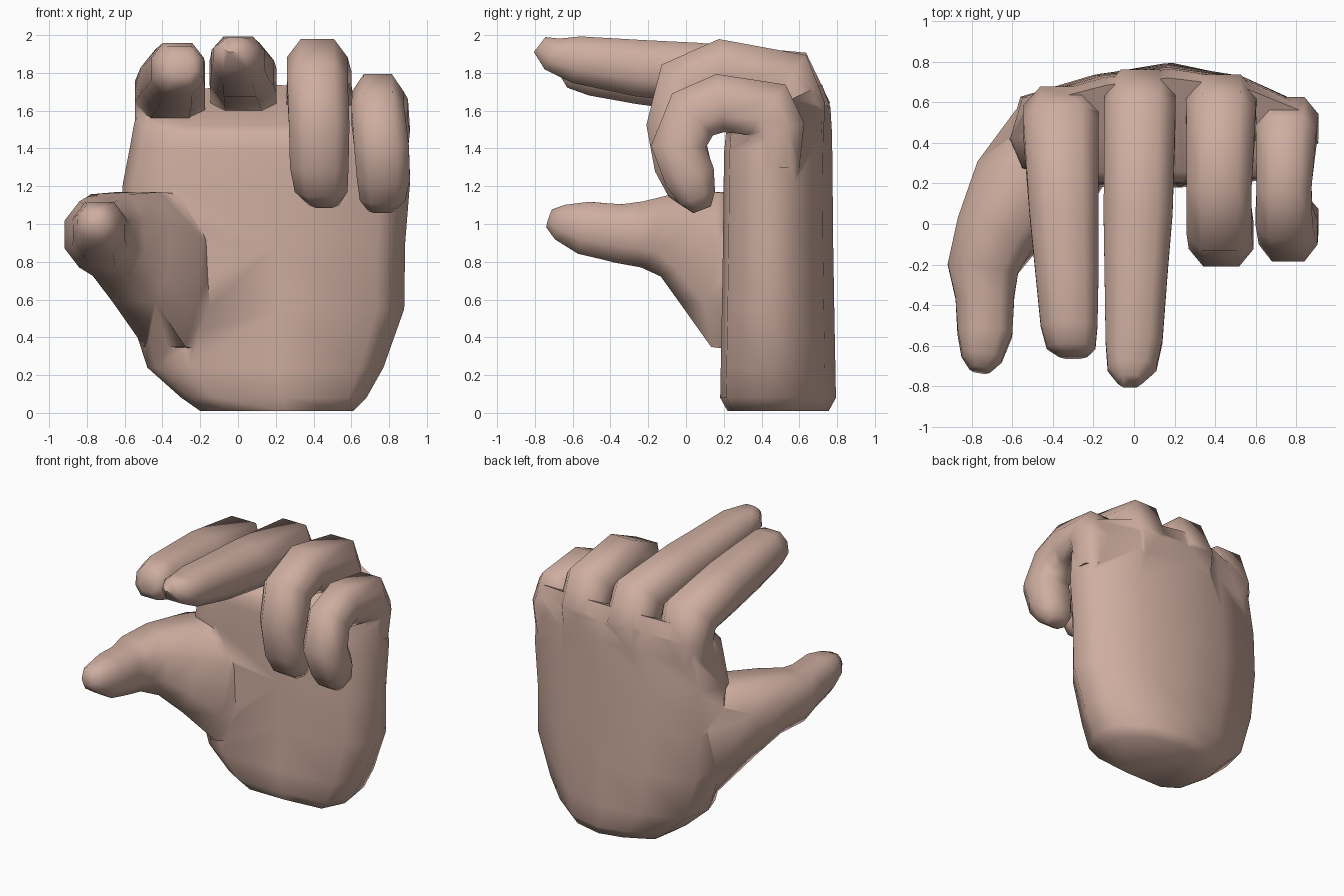
import bpy, bmesh, math
from mathutils import Vector

skin = bpy.data.materials.new("skin")
skin.diffuse_color = (0.62, 0.42, 0.35, 1)


def loft(name, rings):
    """Skin a closed solid over rings with equal point counts."""
    bm = bmesh.new()
    rows = [[bm.verts.new(p) for p in r] for r in rings]
    n = len(rows[0])
    for a, b in zip(rows, rows[1:]):
        for i in range(n):
            j = (i + 1) % n
            bm.faces.new((a[i], a[j], b[j], b[i]))
    bm.faces.new(rows[0])
    bm.faces.new(rows[-1])
    bmesh.ops.triangulate(bm, faces=[f for f in bm.faces if len(f.verts) > 4])
    bmesh.ops.recalc_face_normals(bm, faces=bm.faces)
    me = bpy.data.meshes.new(name)
    bm.to_mesh(me)
    bm.free()
    me.materials.append(skin)
    ob = bpy.data.objects.new(name, me)
    bpy.context.collection.objects.link(ob)
    return ob


# Eight-sided rounded finger section
SECTION = [(1, .42), (.55, 1), (-.55, 1), (-1, .42),
           (-1, -.42), (-.55, -1), (.55, -1), (1, -.42)]


def digit(name, path, flat=True):
    """path: (x, y, z, half width, half thickness, underside shift in x)."""
    pts = [Vector(p[:3]) for p in path]
    rings = []
    for i, p in enumerate(path):
        a, b = pts[max(i - 1, 0)], pts[min(i + 1, len(pts) - 1)]
        t = ((pts[i] - a).normalized() + (b - pts[i]).normalized()).normalized()
        w = Vector((1, 0, 0)) if flat else t.cross(Vector((0, 0, 1))).normalized()
        h = w.cross(t).normalized()
        shift = p[5] if len(p) > 5 else 0
        s = 1 if h.z > 0 else -1
        rings.append([pts[i] + w * p[3] * u + h * p[4] * v
                      + Vector((shift * max(0, -v * s), 0, 0)) for u, v in SECTION])
    return loft(name, rings)


# Palm: one cross-section stretched at each height
OUTLINE = [(0, .42), (.04, .63), (.28, .74), (.5, .785), (.76, .73), (.97, .58),
           (1, .40), (.9, .22), (.55, .19), (.18, .19), (.04, .27)]
# z, left x, right x, depth scale, upward tilt towards the back
LEVELS = [(0.01, -.20, .61, .90, 0), (.08, -.30, .68, 1.03, 0), (.24, -.48, .77, 1.02, 0),
          (.55, -.58, .88, 1, 0), (.9, -.62, .885, .98, 0), (1.2, -.61, .91, .97, .03),
          (1.38, -.57, .90, .96, .10), (1.48, -.55, .89, .93, .14), (1.52, -.52, .86, .78, .22)]
palm = loft("hand", [
    [(xl + (xr - xl) * u, .49 + (y - .49) * s, z + tilt * (y - .19) / .6)
     for u, y in OUTLINE] for z, xl, xr, s, tilt in LEVELS])

# Two pointing fingers
index = digit("index_finger", [
    (-.35, .52, 1.30, .16, .12), (-.36, .52, 1.56, .185, .16), (-.36, .47, 1.70, .185, .18),
    (-.345, .05, 1.76, .17, .165), (-.33, -.25, 1.79, .155, .155),
    (-.32, -.50, 1.82, .14, .14), (-.31, -.61, 1.83, .12, .11), (-.30, -.65, 1.84, .07, .06)])
middle = digit("middle_finger", [
    (.03, .59, 1.30, .16, .14), (.03, .60, 1.61, .175, .165), (.03, .53, 1.755, .175, .185),
    (.02, .05, 1.80, .17, .16), (.01, -.25, 1.825, .155, .15),
    (.00, -.58, 1.87, .14, .125), (-.01, -.71, 1.90, .12, .09), (-.02, -.775, 1.95, .06, .05)])

# Two curled fingers
ring = digit("ring_finger", [
    (.42, .58, 1.30, .16, .14), (.43, .58, 1.61, .175, .16), (.43, .52, 1.75, .17, .185),
    (.42, .19, 1.815, .16, .165), (.42, -.005, 1.735, .16, .165), (.43, -.06, 1.52, .16, .15),
    (.43, -.02, 1.32, .155, .15), (.44, .03, 1.19, .14, .13), (.455, .06, 1.11, .08, .07)])
little = digit("little_finger", [
    (.75, .48, 1.30, .14, .12), (.755, .48, 1.50, .155, .15), (.75, .43, 1.605, .15, .165),
    (.74, .18, 1.64, .135, .155), (.74, .035, 1.58, .14, .155), (.76, -.04, 1.41, .145, .145),
    (.77, .02, 1.25, .14, .135), (.765, .06, 1.14, .12, .10), (.76, .085, 1.075, .07, .05)])

# Thumb with its fleshy base
thumb = digit("thumb", [
    (-.26, .47, .72, .22, .40, .10), (-.42, .33, .75, .28, .42, .12),
    (-.59, .13, .88, .25, .31, .10),
    (-.69, -.06, .94, .20, .22, .04), (-.745, -.22, .945, .175, .175), (-.735, -.36, .95, .145, .155),
    (-.735, -.54, .98, .135, .14), (-.75, -.66, 1.01, .10, .095), (-.76, -.72, 1.03, .05, .05)],
    flat=False)

# Fuse everything into one skin
bpy.context.view_layer.objects.active = palm
palm.select_set(True)
for part in (index, middle, ring, little, thumb):
    m = palm.modifiers.new("fuse", 'BOOLEAN')
    m.operation, m.solver, m.object = 'UNION', 'EXACT', part
    bpy.ops.object.modifier_apply(modifier=m.name)
    bpy.data.objects.remove(part, do_unlink=True)
bpy.ops.object.shade_smooth_by_angle(angle=math.radians(60))
